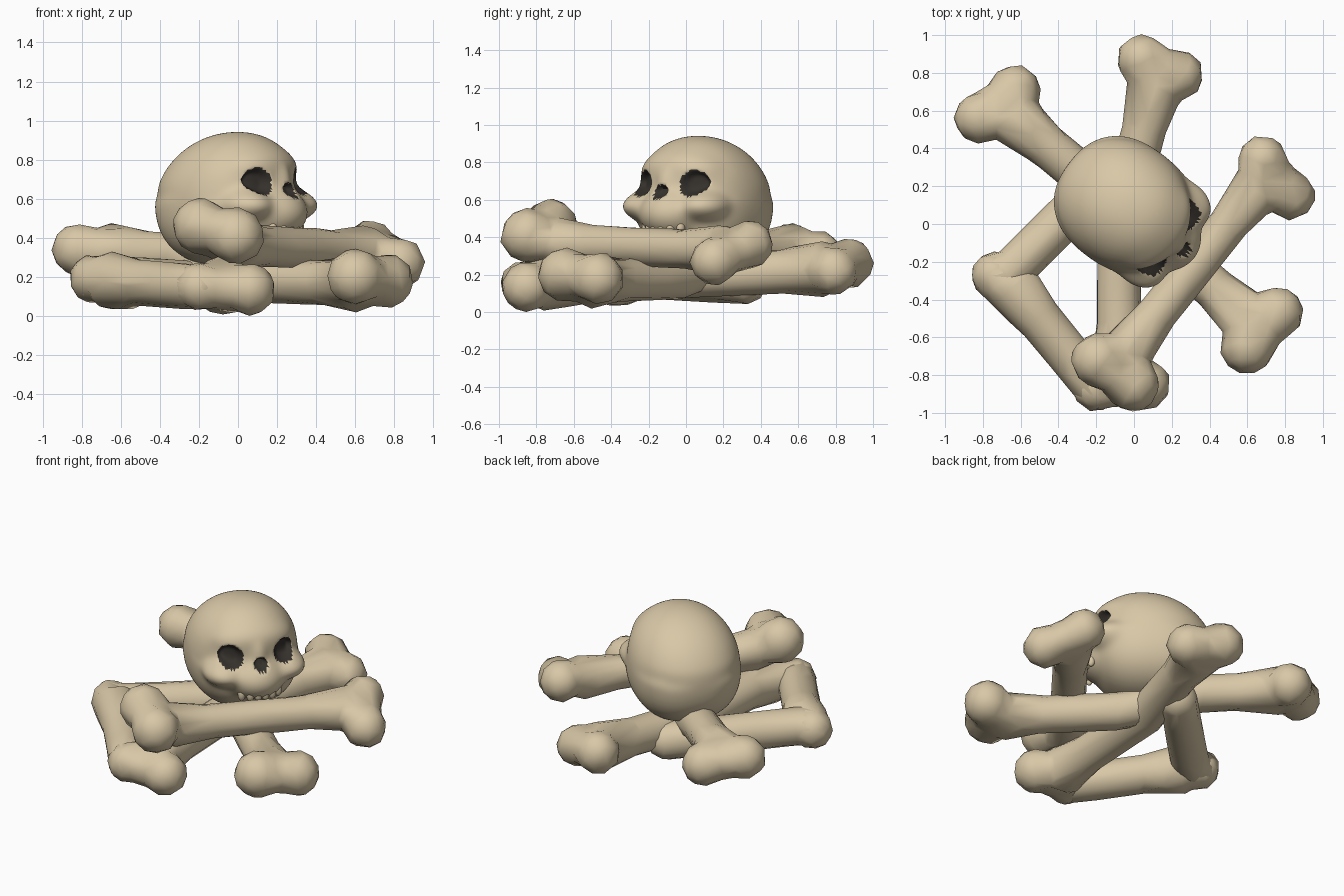
import bpy, bmesh, math
from mathutils import Vector, Matrix

if "Cube" in bpy.data.objects:
    bpy.data.objects.remove(bpy.data.objects["Cube"])


def material(name, rgb):
    m = bpy.data.materials.new(name)
    m.diffuse_color = (*rgb, 1)
    m.use_nodes = True
    m.node_tree.nodes["Principled BSDF"].inputs["Base Color"].default_value = m.diffuse_color
    return m


BONE = material("aged bone", (0.69, 0.575, 0.385))
DARK = material("dark socket", (0.035, 0.030, 0.025))


def make_object(name, bm, mats):
    me = bpy.data.meshes.new(name)
    bm.to_mesh(me)
    bm.free()
    for m in mats:
        me.materials.append(m)
    ob = bpy.data.objects.new(name, me)
    bpy.context.collection.objects.link(ob)
    return ob


def activate(ob):
    bpy.ops.object.select_all(action='DESELECT')
    ob.select_set(True)
    bpy.context.view_layer.objects.active = ob


def smooth(ob, degrees):
    activate(ob)
    bpy.ops.object.shade_smooth_by_angle(angle=math.radians(degrees))


def ball(bm, centre, radii):
    mat = Matrix.Translation(centre) @ Matrix.Diagonal((*radii, 1))
    bmesh.ops.create_icosphere(bm, subdivisions=3, radius=1, matrix=mat)


def rod(bm, a, b, ra, rb):
    a, b = Vector(a), Vector(b)
    d = b - a
    mat = Matrix.Translation((a + b) / 2) @ d.to_track_quat('Z', 'Y').to_matrix().to_4x4()
    bmesh.ops.create_cone(bm, cap_ends=True, segments=12, radius1=ra, radius2=rb,
                          depth=d.length, matrix=mat)


def bone(name, path, knobs, r=0.112):
    """Shaft along a path, with round knobs joined to the nearest shaft end."""
    bm = bmesh.new()
    path = [Vector(p) for p in path]
    for a, b in zip(path, path[1:]):
        rod(bm, a, b, r, r)
    for p in path:
        ball(bm, p, (r, r, r))
    ends = {0: [], -1: []}
    for x, y, z, kr in knobs:
        k = Vector((x, y, z))
        i = min(ends, key=lambda e: (path[e] - k).length)
        ends[i].append((k, kr))
        ball(bm, k, (kr, kr, kr))
        rod(bm, path[i], k, r, kr * 0.9)
    for i, ks in ends.items():
        if len(ks) == 2:
            # fill between the knobs and flare the shaft towards them
            rod(bm, ks[0][0], ks[1][0], ks[0][1] * 0.85, ks[1][1] * 0.85)
            inner = path[1] if i == 0 else path[-2]
            step = (inner - path[i]).normalized() * 0.28
            rod(bm, path[i], path[i] + step, r * 1.3, r * 0.98)
    ob = make_object(name, bm, [BONE])
    # fuse into one skin, soften, then reduce to the chunky low-poly look
    re = ob.modifiers.new("fuse", 'REMESH')
    re.mode = 'VOXEL'
    re.voxel_size = 0.025
    sm = ob.modifiers.new("soften", 'SMOOTH')
    sm.iterations = 4
    de = ob.modifiers.new("reduce", 'DECIMATE')
    de.ratio = 0.05
    activate(ob)
    for m in ("fuse", "soften", "reduce"):
        bpy.ops.object.modifier_apply(modifier=m)
    ob.data.materials.clear()
    ob.data.materials.append(BONE)
    smooth(ob, 60)
    return ob


# Long crossed bones
bone("long_bone_left_to_right",
     [(-0.66, 0.58, 0.33), (-0.30, 0.28, 0.31), (0.10, -0.05, 0.18), (0.62, -0.52, 0.165)],
     [(-0.82, 0.56, 0.34, 0.135), (-0.63, 0.71, 0.30, 0.135),
      (0.60, -0.65, 0.20, 0.145), (0.76, -0.47, 0.18, 0.14)], 0.117)
bone("upper_bone_front",
     [(0.66, 0.20, 0.33), (-0.04, -0.68, 0.365)],
     [(0.68, 0.34, 0.36, 0.13), (0.83, 0.15, 0.27, 0.13),
      (-0.19, -0.72, 0.46, 0.145), (-0.01, -0.85, 0.41, 0.145)], 0.108)
bone("lower_bone_back_to_front",
     [(0.12, 0.76, 0.23), (-0.08, 0.0, 0.19), (-0.08, -0.78, 0.155)],
     [(0.04, 0.87, 0.26, 0.135), (0.24, 0.79, 0.22, 0.13),
      (0.06, -0.85, 0.135, 0.135), (-0.20, -0.87, 0.15, 0.125)], 0.12)
# Bones meeting at the left corner
bone("left_bone_front",
     [(-0.66, -0.31, 0.18), (-0.24, -0.82, 0.15)],
     [(-0.74, -0.27, 0.19, 0.125), (-0.58, -0.38, 0.15, 0.125),
      (-0.20, -0.87, 0.15, 0.12)], 0.12)
bone("left_bone_back",
     [(-0.66, -0.26, 0.19), (-0.08, 0.32, 0.16)],
     [(-0.74, -0.27, 0.19, 0.12)], 0.12)

# Skull: local +x is the face direction, origin is the head centre
LUMPS = [  # centre, radii
    ((0.28, 0, -0.07), (0.19, 0.18, 0.14)),       # upper jaw
    ((0.29, 0, 0.06), (0.10, 0.06, 0.11)),        # nose bridge
    ((0.18, 0, 0.15), (0.15, 0.24, 0.11)),        # brow
    ((0.26, 0.20, -0.03), (0.15, 0.12, 0.08)),    # cheeks
    ((0.26, -0.20, -0.03), (0.15, 0.12, 0.08)),
]


def far_hit(d, c, rad):
    """Distance along direction d to the far side of an ellipsoid."""
    u = Vector(d[i] / rad[i] for i in range(3))
    w = Vector(c[i] / rad[i] for i in range(3))
    a, b = u.dot(u), u.dot(w)
    disc = b * b - a * (w.dot(w) - 1)
    return (b + math.sqrt(disc)) / a if disc > 0 and b > 0 else 0


def socket(p):
    """Below 1 inside an eye or nose opening."""
    if p.x < 0.1:
        return 9
    eye = math.hypot((abs(p.y) - 0.165) / 0.070, (p.z - 0.09) / 0.072)
    nose = math.hypot(p.y / 0.045, (p.z - 0.045) / 0.04)
    return min(eye, nose)


bm = bmesh.new()
bmesh.ops.create_icosphere(bm, subdivisions=6, radius=1)
for v in bm.verts:
    d = v.co.normalized()
    e = 2.1 if d.z > 0 else 2.4
    cranium = (abs(d.x / 0.37) ** e + abs(d.y / 0.335) ** e + abs(d.z / 0.345) ** e) ** (-1 / e)
    hits = [cranium] + [far_hit(d, c, r) for c, r in LUMPS]
    v.co = d * sum(h ** 24 for h in hits) ** (1 / 24)
    v.co.x += 0.22 * max(0, v.co.z - 0.08)    # crown leans forward
for _ in range(10):
    bmesh.ops.smooth_vert(bm, verts=bm.verts, factor=0.5,
                          use_axis_x=True, use_axis_y=True, use_axis_z=True)
# Sunken eye and nose openings
for f in bm.faces:
    if socket(f.calc_center_median()) < 1:
        f.material_index = 1
for v in bm.verts:
    s = socket(v.co)
    if s < 0.98:
        v.co.x -= 0.045 * min(1, (0.98 - s) / 0.35)
PLACE = Matrix.Translation((-0.05, 0.10, 0.597)) @ Matrix.Rotation(math.atan2(-0.6, 0.8), 4, 'Z')
bm.transform(PLACE)
skull = make_object("skull", bm, [BONE, DARK])
smooth(skull, 60)

# Row of upper teeth
bm = bmesh.new()
for i in range(6):
    y = -0.115 + 0.046 * i
    x = 0.25 + 0.16 * math.sqrt(1 - (y / 0.17) ** 2)
    ball(bm, (x, y, -0.145), (0.026, 0.023, 0.045))
bm.transform(PLACE)
smooth(make_object("upper_teeth", bm, [BONE]), 60)
